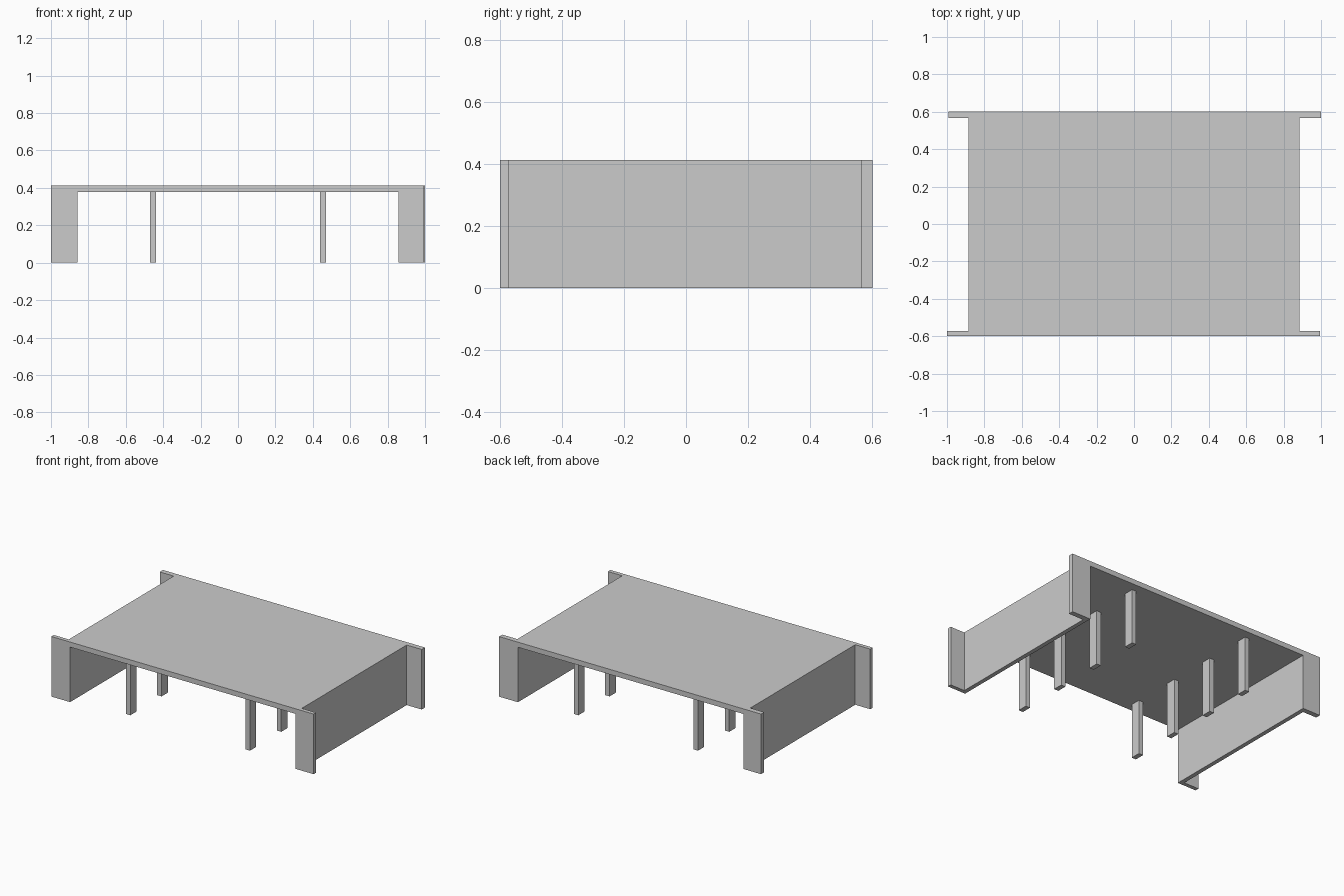
import bpy, bmesh

if "Cube" in bpy.data.objects:
    bpy.data.objects.remove(bpy.data.objects["Cube"])

H = 0.413          # overall height
SOFFIT = 0.378     # underside of roof slab and beams
INNER = 0.857      # half width of the opening


def finish(name, bm):
    bmesh.ops.recalc_face_normals(bm, faces=bm.faces)
    mesh = bpy.data.meshes.new(name)
    bm.to_mesh(mesh)
    bm.free()
    ob = bpy.data.objects.new(name, mesh)
    bpy.context.collection.objects.link(ob)
    return ob


def portal(name, left, right, y0, y1):
    """Upside-down U profile in x/z, extruded from y0 to y1."""
    profile = [(left, 0), (-INNER, 0), (-INNER, SOFFIT), (INNER, SOFFIT),
               (INNER, 0), (right, 0), (right, H), (left, H)]
    bm = bmesh.new()
    face = bm.faces.new([bm.verts.new((x, y0, z)) for x, z in profile])
    ext = bmesh.ops.extrude_face_region(bm, geom=[face])
    verts = [g for g in ext["geom"] if isinstance(g, bmesh.types.BMVert)]
    bmesh.ops.translate(bm, verts=verts, vec=(0, y1 - y0, 0))
    return finish(name, bm)


def box(name, centre, size):
    bm = bmesh.new()
    bmesh.ops.create_cube(bm, size=1)
    bmesh.ops.scale(bm, vec=size, verts=bm.verts)
    bmesh.ops.translate(bm, vec=centre, verts=bm.verts)
    return finish(name, bm)


# Roof slab with its two side walls
portal("roof_and_side_walls", -0.886, 0.886, -0.573, 0.567)

# End frames whose wings stick out past the side walls
portal("front_frame", -1.0, 0.995, -0.6, -0.573)
portal("back_frame", -0.992, 1.0, 0.567, 0.602)

# Two rows of four columns
for side, x in (("left", -0.455), ("right", 0.455)):
    for i in range(4):
        y = -0.51 + 0.34 * i
        box(f"{side}_column_{i + 1}", (x, y, SOFFIT / 2), (0.033, 0.068, SOFFIT))
